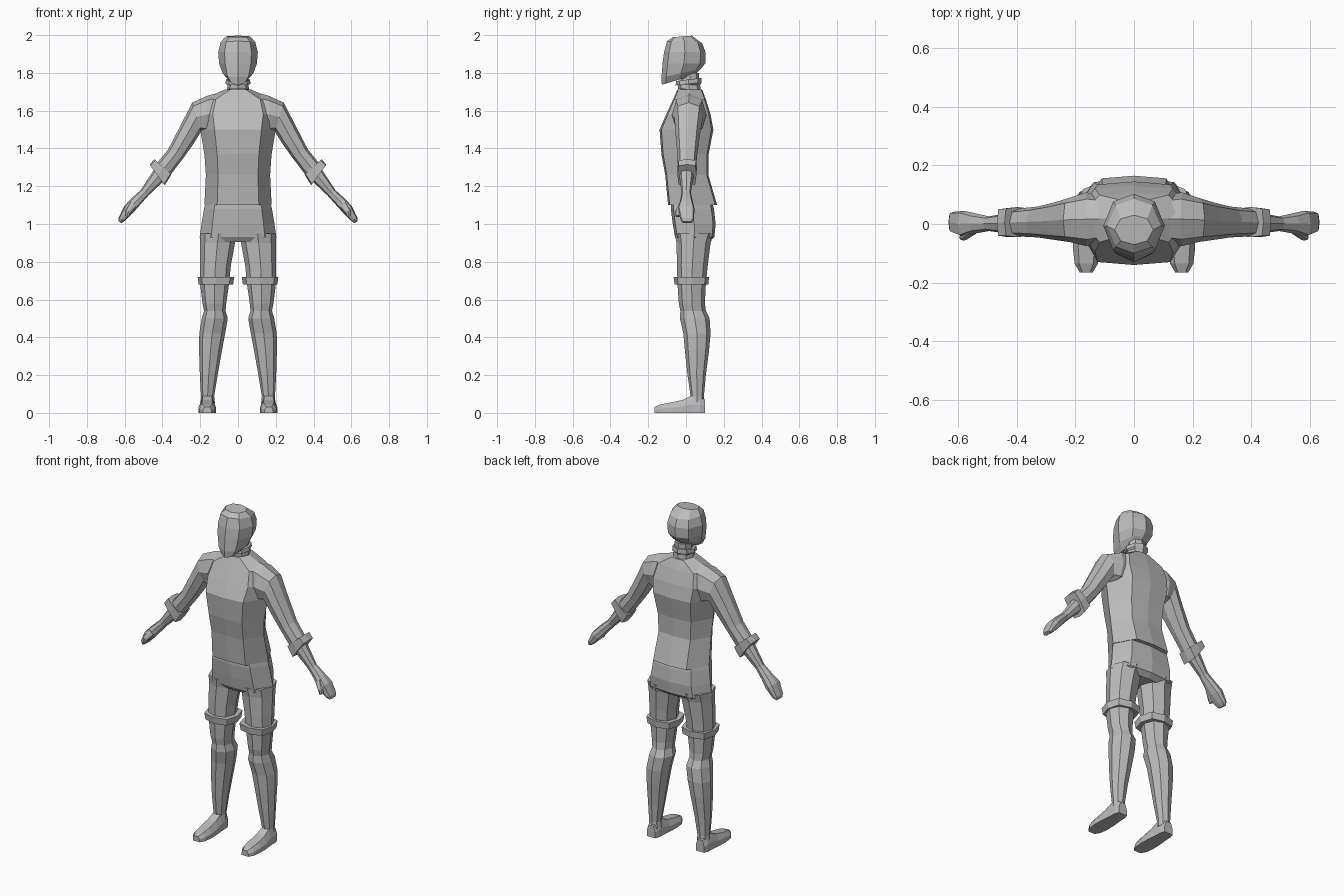
import bpy, bmesh
from mathutils import Vector

grey = bpy.data.materials.new("plain grey")
grey.diffuse_color = (0.5, 0.5, 0.5, 1)


def loft(name, rings, mirror=False):
    """Skin a list of equal-length rings, cap both ends, optionally mirror in x."""
    bm = bmesh.new()
    rows = [[bm.verts.new(p) for p in r] for r in rings]
    n = len(rows[0])
    for a, b in zip(rows, rows[1:]):
        for i in range(n):
            bm.faces.new((a[i], a[(i + 1) % n], b[(i + 1) % n], b[i]))
    bm.faces.new(rows[0][::-1])
    bm.faces.new(rows[-1])
    if mirror:
        geo = bmesh.ops.duplicate(bm, geom=bm.verts[:] + bm.edges[:] + bm.faces[:])["geom"]
        for v in geo:
            if isinstance(v, bmesh.types.BMVert):
                v.co.x = -v.co.x
    bmesh.ops.recalc_face_normals(bm, faces=bm.faces[:])
    me = bpy.data.meshes.new(name)
    bm.to_mesh(me)
    bm.free()
    me.materials.append(grey)
    ob = bpy.data.objects.new(name, me)
    bpy.context.collection.objects.link(ob)
    return ob


def octagon(dx, dy):
    return [(1, 0), (dx, dy), (0, 1), (-dx, dy), (-1, 0), (-dx, -dy), (0, -1), (dx, -dy)]


def flat(x0, x1, y0, y1, z, dx=0.72, dy=0.72, tilt=0):
    """Eight-sided level ring; tilt raises the back and lowers the front."""
    return [((x0 + x1) / 2 + a * (x1 - x0) / 2, (y0 + y1) / 2 + b * (y1 - y0) / 2, z + b * tilt)
            for a, b in octagon(dx, dy)]


def limb(top, low, y0, y1, dx=0.75, dy=0.75):
    """Eight-sided ring across an arm, from its upper (x, z) to its lower (x, z)."""
    t, l = Vector((top[0], 0, top[1])), Vector((low[0], 0, low[1]))
    return [(t + l) / 2 + (t - l) / 2 * a + Vector((0, (y0 + y1) / 2 + b * (y1 - y0) / 2, 0))
            for a, b in octagon(dx, dy)]


# Shirt body: half width, front, back, height
shirt = [(.178, -.095, .165, 1.10), (.170, -.110, .118, 1.26), (.178, -.130, .120, 1.37),
         (.200, -.140, .145, 1.50), (.215, -.105, .130, 1.58), (.190, -.068, .105, 1.66),
         (.065, -.045, .085, 1.713)]
loft("shirt", [flat(-w, w, f, b, z, .62, .93) for w, f, b, z in shirt])

# Sleeves
loft("sleeves", [
    limb((.06, 1.705), (.10, 1.48), -.06, .095),
    limb((.16, 1.68), (.17, 1.48), -.075, .108),
    limb((.242, 1.643), (.195, 1.49), -.062, .09),
    limb((.30, 1.53), (.235, 1.425), -.055, .075),
    limb((.37, 1.395), (.285, 1.355), -.046, .06),
    limb((.435, 1.315), (.365, 1.25), -.042, .052)], True)

# Sleeve cuffs
loft("sleeve_cuffs", [
    limb((.442, 1.342), (.352, 1.262), -.045, .058, .9, .9),
    limb((.468, 1.315), (.388, 1.205), -.045, .055, .9, .9)], True)

# Forearms and hands
loft("hands", [
    limb((.44, 1.295), (.385, 1.235), -.036, .042),
    limb((.515, 1.18), (.475, 1.15), -.024, .026),
    limb((.565, 1.135), (.515, 1.105), -.032, .036),
    limb((.603, 1.095), (.553, 1.062), -.044, .045, .8, .85),
    limb((.632, 1.032), (.598, 1.018), -.030, .042, .8, .85),
    limb((.634, 1.014), (.615, 1.005), -.022, .034)], True)
loft("thumbs", [
    limb((.57, 1.12), (.535, 1.09), -.038, .0),
    limb((.595, 1.075), (.567, 1.06), -.057, -.025),
    limb((.597, 1.045), (.578, 1.037), -.055, -.034)], True)

# Trouser seat
hips = [(.168, -.078, .135, 1.13), (.180, -.080, .148, 1.08), (.193, -.070, .157, 1.00),
        (.203, -.058, .150, .93), (.150, -.04, .12, .905)]
loft("trouser_seat", [flat(-w, w, f, b, z, .7, .88) for w, f, b, z in hips])

# Trouser legs: inner x, outer x, front, back, height
legs = [(.004, .202, -.060, .148, .95), (.016, .202, -.050, .130, .90), (.038, .202, -.048, .115, .78),
        (.048, .200, -.045, .105, .68), (.062, .188, -.038, .100, .58), (.066, .180, -.030, .105, .54),
        (.054, .192, -.032, .125, .50), (.068, .205, -.014, .130, .42), (.085, .206, -.006, .122, .33),
        (.108, .202, .008, .105, .20), (.126, .196, .024, .095, .09), (.122, .198, .020, .098, .05)]
loft("legs", [flat(*r) for r in legs], True)

# Thigh bands
loft("thigh_bands", [flat(.026, .208, -.060, .118, .68, .78, .78),
                     flat(.020, .214, -.066, .122, .72, .78, .78)], True)

# Shoes: rings run heel to toe as half width, top height, y
shoes = [(.028, .07, .100), (.037, .09, .075), (.039, .09, .025), (.044, .068, -.02),
         (.046, .055, -.08), (.040, .045, -.135), (.022, .032, -.166)]
loft("shoes", [[(.163 + a * w, y, h * c) for a, c in
                ((-1, 0), (1, 0), (1, .5), (.6, 1), (-.6, 1), (-1, .5))] for w, h, y in shoes], True)

# Neck and collar
loft("neck", [flat(-.05, .05, -.03, .07, z) for z in (1.69, 1.80)])
loft("collar", [flat(-.058, .058, -.042, .078, 1.712, tilt=-.004),
                flat(-.056, .056, -.045, .075, 1.738, tilt=-.004),
                flat(-.066, .066, -.055, .083, 1.742, tilt=.008),
                flat(-.064, .064, -.053, .081, 1.765, tilt=.008)])

# Head: half width, front, back, height, tilt
head = [(.050, -.128, .045, 1.763, .026), (.082, -.130, .078, 1.798, .022), (.100, -.124, .102, 1.85, 0),
        (.105, -.116, .103, 1.91, 0), (.092, -.100, .086, 1.962, -.006), (.066, -.070, .030, 1.993, .004)]
loft("head", [flat(-w, w, f, b, z, .68, .76, t) for w, f, b, z, t in head])
